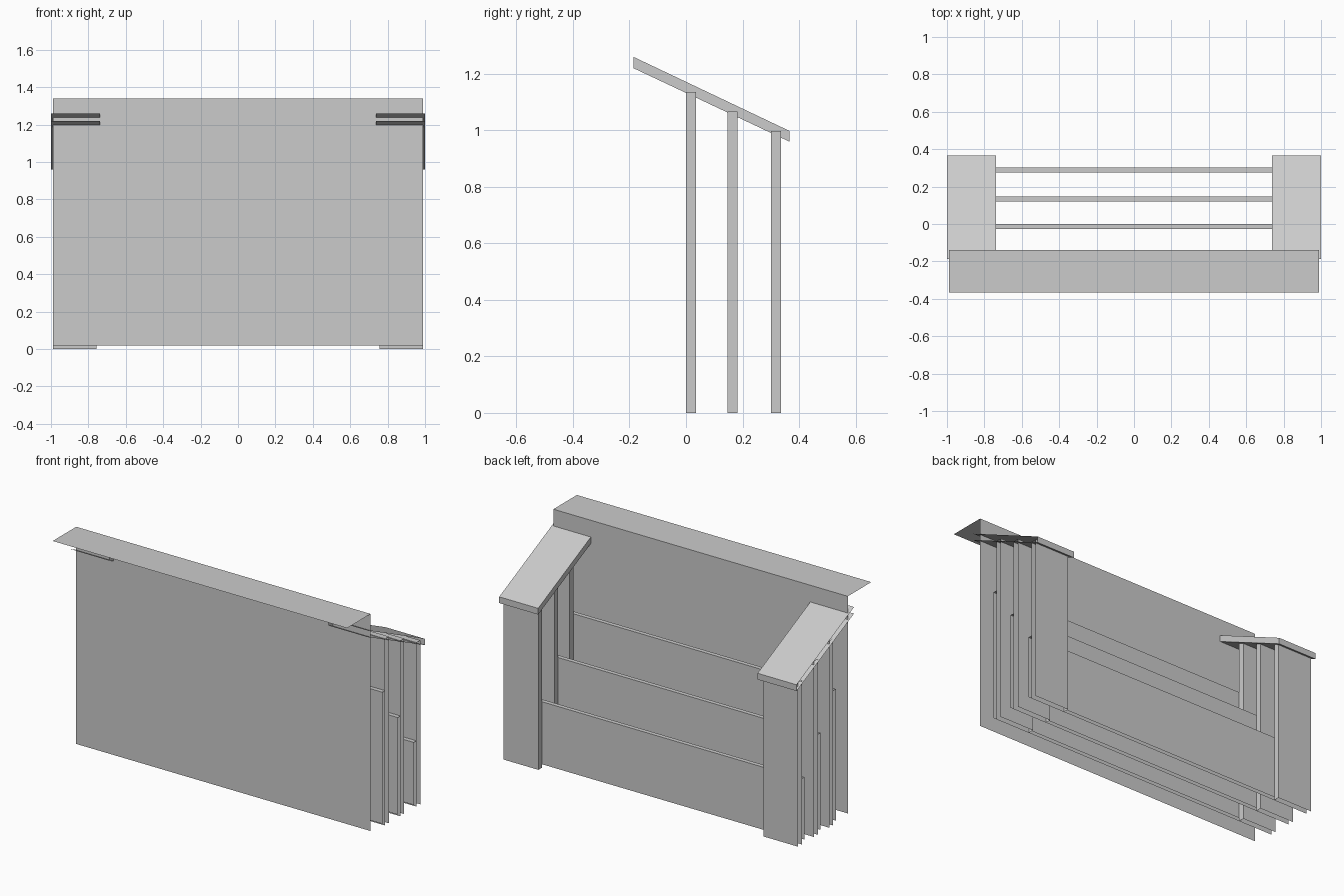
import bpy, bmesh

if "Cube" in bpy.data.objects:
    bpy.data.objects.remove(bpy.data.objects["Cube"])


def prism(name, profile, x0, x1, skip=(), cap0=False, cap1=False, closed=True):
    """Extrude a (y, z) profile along x; skip lists profile edges left open."""
    bm = bmesh.new()
    a = [bm.verts.new((x0, y, z)) for y, z in profile]
    b = [bm.verts.new((x1, y, z)) for y, z in profile]
    n = len(profile)
    for i in range(n if closed else n - 1):
        if i not in skip:
            j = (i + 1) % n
            bm.faces.new((a[i], a[j], b[j], b[i]))
    if cap0:
        bm.faces.new(a[::-1])
    if cap1:
        bm.faces.new(b)
    mesh = bpy.data.meshes.new(name)
    bm.to_mesh(mesh)
    bm.free()
    ob = bpy.data.objects.new(name, mesh)
    bpy.context.collection.objects.link(ob)
    return ob


def mirror_x(ob):
    ob.modifiers.new("mirror", "MIRROR").use_axis[0] = True


# Thin front sheet with a flat ledge reaching forward
prism("front_panel", [(-0.366, 1.34), (-0.14, 1.34), (-0.14, 0.02)],
      -0.99, 0.99, closed=False)

# Three rows: a wide panel stepping down towards the back, with a post pair behind
rows = [(0.0, 0.82, 1.135), (0.147, 0.61, 1.067), (0.301, 0.40, 0.997)]
for i, (y, panel_top, post_top) in enumerate(rows, 1):
    prism(f"step_panel_{i}",
          [(y - 0.026, 0.02), (y - 0.026, panel_top), (y, panel_top), (y, 0.02)],
          -0.99, 0.99, closed=False)
    post = prism(f"side_post_{i}",
                 [(y, 0), (y, post_top), (y + 0.036, post_top), (y + 0.036, 0)],
                 0.757, 0.99, closed=False, cap0=True)
    mirror_x(post)

# Sloping caps over the posts, open at the front and outer ends
rail = prism("sloping_cap",
             [(-0.186, 1.22), (-0.186, 1.26), (0.366, 0.998), (0.366, 0.96)],
             0.738, 1.0, skip=(0,), cap0=True)
mirror_x(rail)

for ob in bpy.context.collection.objects:
    for p in ob.data.polygons:
        p.use_smooth = False
